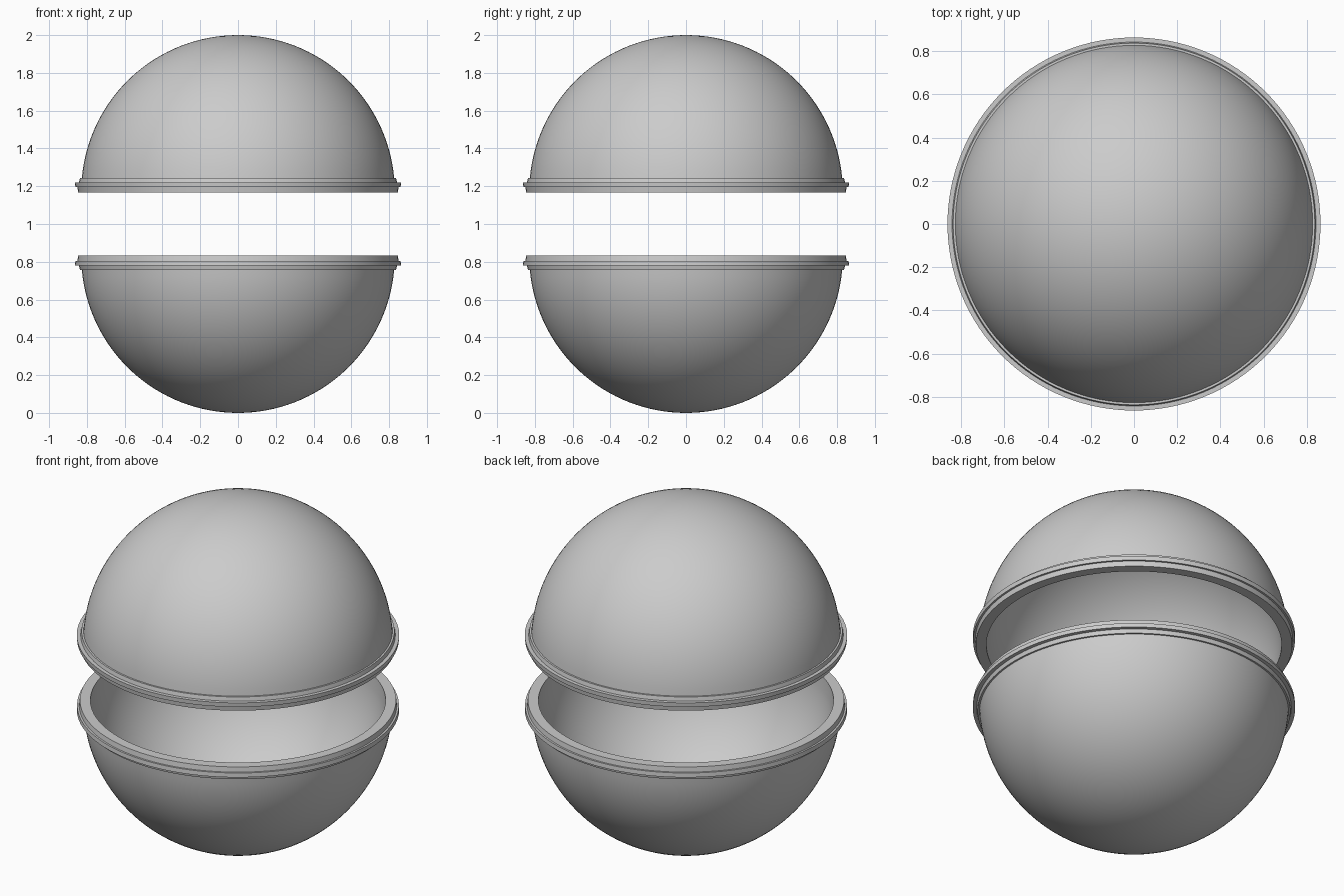
import bpy, bmesh, math

if "Cube" in bpy.data.objects:
    bpy.data.objects.remove(bpy.data.objects["Cube"])

SEG, ARC = 128, 32
R_OUT, R_IN, BASE = 0.83, 0.79, 1.17


def arc(radius, z_start):
    """Quarter-circle profile from height z_start up to the pole."""
    a0 = math.asin((z_start - BASE) / radius)
    pts = []
    for i in range(ARC + 1):
        a = a0 + (math.pi / 2 - a0) * i / ARC
        pts.append((radius * math.cos(a) if i < ARC else 0.0, BASE + radius * math.sin(a)))
    return pts


def half_shell(name, flip):
    # stepped rim between the inner and outer dome surfaces
    rim = [(0.79, 1.166), (0.846, 1.166), (0.85, 1.195), (0.861, 1.195),
           (0.863, 1.22), (0.842, 1.22), (0.837, 1.243)]
    inner = arc(R_IN, 1.243)[::-1]
    profile = inner + rim + arc(R_OUT, 1.243)
    bm = bmesh.new()
    verts = [bm.verts.new((r, 0, 2 - z if flip else z)) for r, z in profile]
    edges = [bm.edges.new(p) for p in zip(verts, verts[1:])]
    bmesh.ops.spin(bm, geom=verts + edges, cent=(0, 0, 0), axis=(0, 0, 1),
                   angle=2 * math.pi, steps=SEG, use_merge=True)
    bmesh.ops.remove_doubles(bm, verts=bm.verts[:], dist=1e-4)
    bmesh.ops.recalc_face_normals(bm, faces=bm.faces[:])
    mesh = bpy.data.meshes.new(name)
    bm.to_mesh(mesh)
    bm.free()
    obj = bpy.data.objects.new(name, mesh)
    bpy.context.collection.objects.link(obj)
    bpy.ops.object.select_all(action='DESELECT')
    obj.select_set(True)
    bpy.context.view_layer.objects.active = obj
    bpy.ops.object.shade_smooth_by_angle(angle=math.radians(30))


# two matching capsule halves held apart
half_shell("upper_half", False)
half_shell("lower_half", True)
